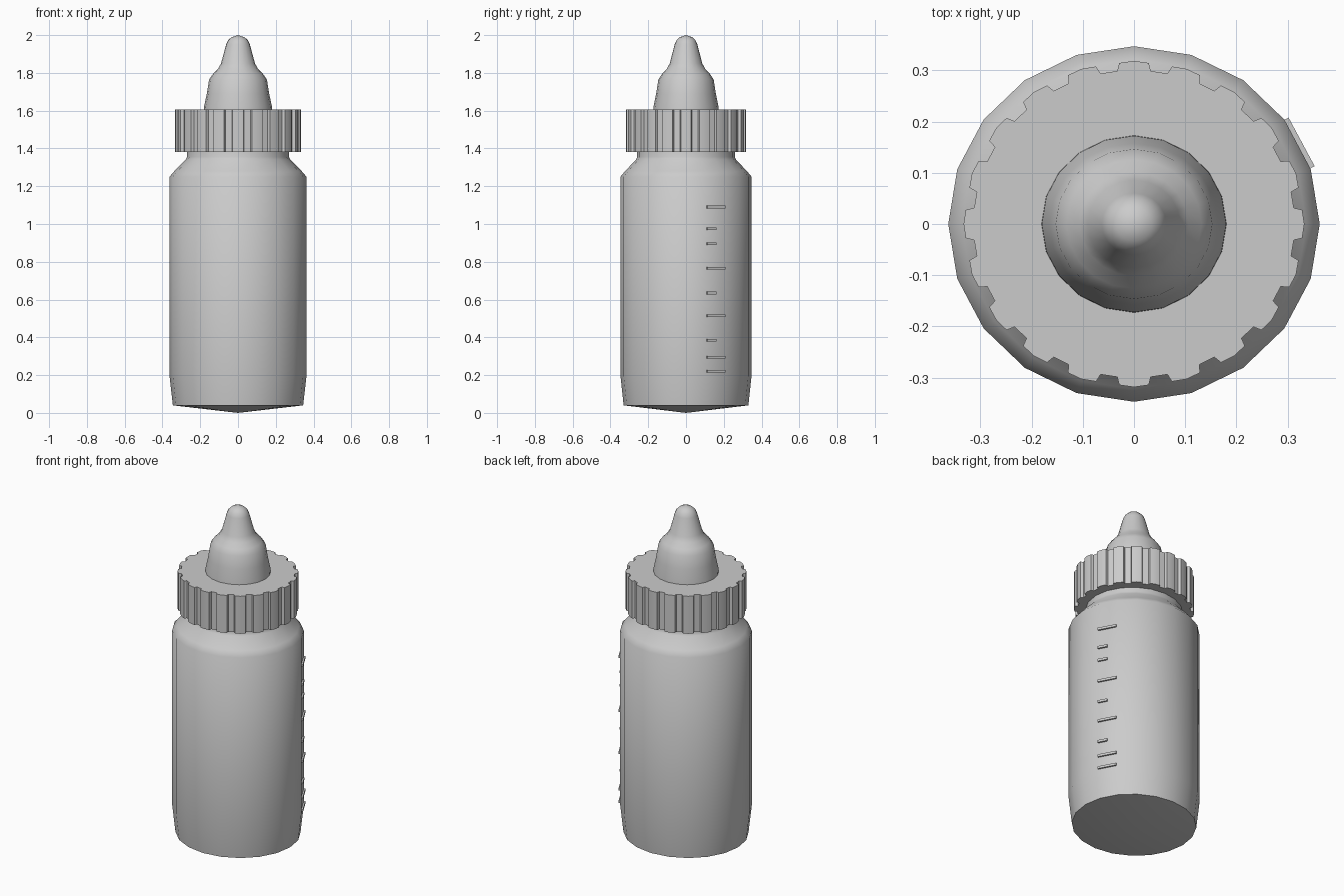
import bpy, bmesh
from math import sin, cos, pi, radians
from mathutils import Vector

if "Cube" in bpy.data.objects:
    bpy.data.objects.remove(bpy.data.objects["Cube"])

SIDES = 20
Y_SCALE = 0.957          # every round part is slightly flattened front to back


def add_object(name, bm, angle):
    bmesh.ops.recalc_face_normals(bm, faces=bm.faces)
    mesh = bpy.data.meshes.new(name)
    bm.to_mesh(mesh)
    bm.free()
    obj = bpy.data.objects.new(name, mesh)
    bpy.context.collection.objects.link(obj)
    bpy.ops.object.select_all(action='DESELECT')
    obj.select_set(True)
    bpy.context.view_layer.objects.active = obj
    bpy.ops.object.shade_smooth_by_angle(angle=radians(angle))
    return obj


def lathe(name, profile, angle):
    """Turn an (r, z) profile around z."""
    bm = bmesh.new()
    rings = []
    for r, z in profile:
        n = SIDES if r > 0 else 1
        rings.append([bm.verts.new((r * cos(2 * pi * i / SIDES),
                                    r * sin(2 * pi * i / SIDES) * Y_SCALE, z))
                      for i in range(n)])
    for a, b in zip(rings, rings[1:]):
        for i in range(SIDES):
            j = (i + 1) % SIDES
            quad = [a[i % len(a)], a[j % len(a)], b[j % len(b)], b[i % len(b)]]
            bm.faces.new(list(dict.fromkeys(quad)))
    return add_object(name, bm, angle)


# Bottle with shoulder and neck
lathe("bottle_body", [(0, 0), (0.345, 0.04), (0.363, 0.2), (0.363, 1.25),
                      (0.337, 1.28), (0.277, 1.34), (0.27, 1.355), (0.27, 1.42)], 50)

# Soft teat
lathe("teat", [(0.182, 1.58), (0.18, 1.62), (0.165, 1.69), (0.153, 1.765),
               (0.132, 1.795), (0.106, 1.822), (0.09, 1.85), (0.063, 1.95),
               (0.053, 1.972), (0.035, 1.989), (0, 2.0)], 60)

# Ribbed screw cap
bm = bmesh.new()
outline = []
for k in range(20):
    for deg, r in ((-5, 0.33), (0, 0.333), (5, 0.33), (6, 0.314), (12, 0.314)):
        a = radians(18 * k + deg)
        outline.append(bm.verts.new((r * cos(a), r * sin(a) * Y_SCALE, 1.38)))
face = bm.faces.new(outline)
top = bmesh.ops.extrude_face_region(bm, geom=[face])
bmesh.ops.translate(bm, vec=(0, 0, 0.225),
                    verts=[v for v in top["geom"] if isinstance(v, bmesh.types.BMVert)])
add_object("screw_cap", bm, 30)

# Volume marks on one facet of the right side
start, end = Vector((0.353, 0.113, 0)), Vector((0.302, 0.208, 0))
out = Vector((0.88, 0.47, 0))
for n, (z, length) in enumerate([(0.22, 1), (0.295, 1), (0.385, .5), (0.515, 1), (0.635, .5),
                                 (0.765, 1), (0.895, .5), (0.975, .5), (1.09, 1)]):
    tip = start.lerp(end, length)
    bm = bmesh.new()
    base = [bm.verts.new(p + Vector((0, 0, z - 0.007)))
            for p in (start, tip, tip - out * 0.016, start - out * 0.016)]
    ext = bmesh.ops.extrude_face_region(bm, geom=[bm.faces.new(base)])
    bmesh.ops.translate(bm, vec=(0, 0, 0.014),
                        verts=[v for v in ext["geom"] if isinstance(v, bmesh.types.BMVert)])
    add_object(f"volume_mark_{n + 1}", bm, 30)
